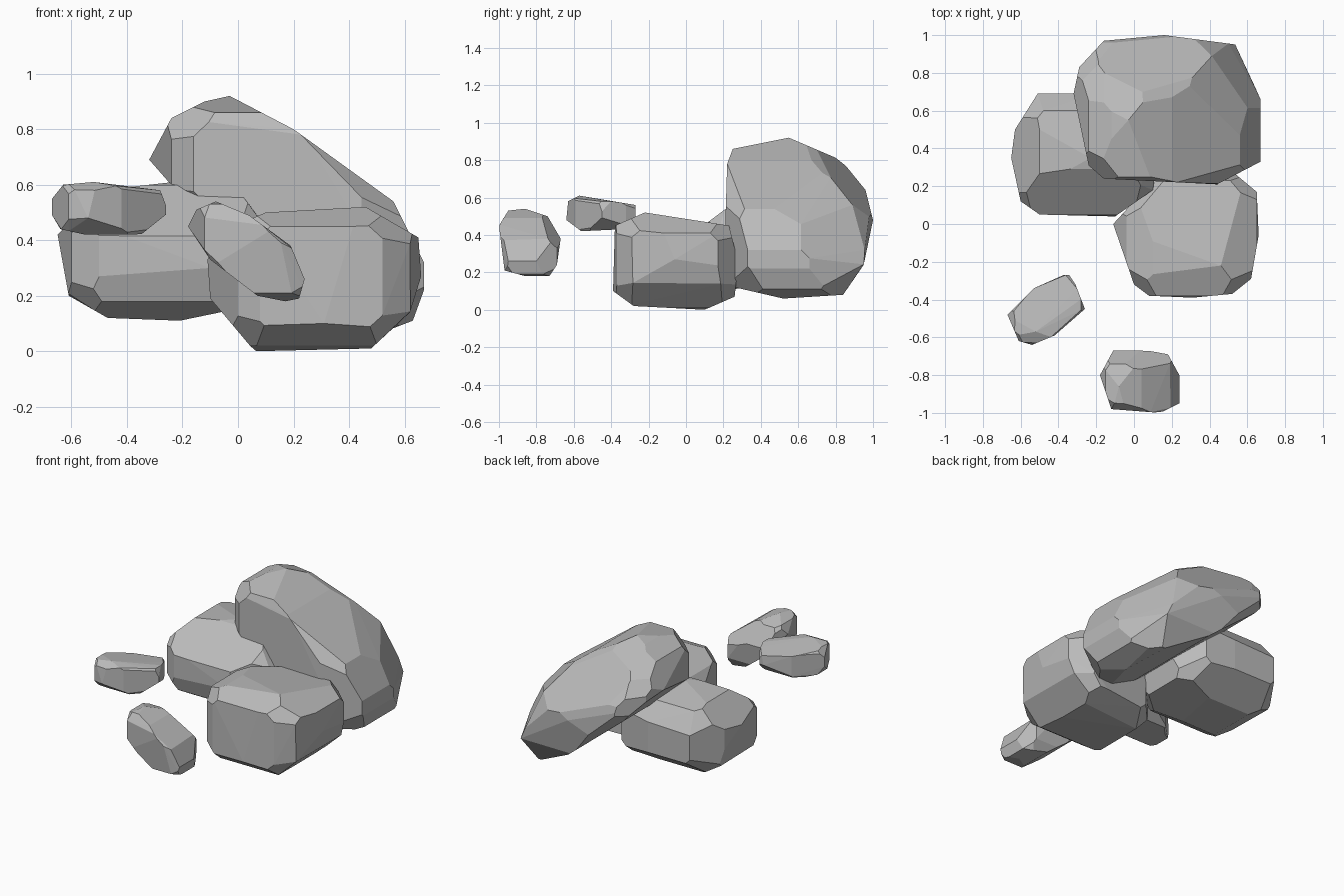
import bpy
import bmesh
from itertools import product
from mathutils import Vector


default_cube = bpy.data.objects.get("Cube")
if default_cube:
    bpy.data.objects.remove(default_cube, do_unlink=True)

stone = bpy.data.materials.new("stone_grey")
stone.use_nodes = True
stone_colour = (0.5, 0.5, 0.5, 1)
stone.diffuse_color = stone_colour
stone.node_tree.nodes["Principled BSDF"].inputs["Base Color"].default_value = stone_colour


def slice_off(bm, point, normal):
    """Remove everything beyond a plane and close the cut."""
    bmesh.ops.bisect_plane(
        bm, geom=bm.verts[:] + bm.edges[:] + bm.faces[:], dist=1e-5,
        plane_co=point, plane_no=normal, clear_outer=True)
    open_edges = [edge for edge in bm.edges if edge.is_boundary]
    if open_edges:
        bmesh.ops.holes_fill(bm, edges=open_edges, sides=0)


def carve_outline(bm, outline, across, up):
    """Trim the block to a convex outline drawn on two axes, in hundredths."""
    points = []
    for a, b in outline:
        point = Vector()
        point[across], point[up] = a / 100, b / 100
        points.append(point)
    middle = sum(points, Vector()) / len(points)
    for start, end in zip(points, points[1:] + points[:1]):
        edge = end - start
        normal = Vector()
        normal[across], normal[up] = edge[up], -edge[across]
        if normal.dot(start - middle) < 0:
            normal.negate()
        slice_off(bm, start, normal.normalized())


def reach(bm, normal):
    return max(normal.dot(v.co) for v in bm.verts)


def chip_corners(bm, keep):
    """Knock back the corners in all diagonal directions."""
    middle = sum((v.co for v in bm.verts), Vector()) / len(bm.verts)
    for signs in product((-1, 1), repeat=3):
        normal = Vector(signs).normalized()
        centre = normal.dot(middle)
        slice_off(bm, normal * (centre + (reach(bm, normal) - centre) * keep), normal)


def shave(bm, shavings):
    """Cut slanted facets, each a direction and a depth in hundredths."""
    cuts = []
    for direction, depth in shavings:
        normal = Vector(direction).normalized()
        cuts.append((normal * (reach(bm, normal) - depth / 100), normal))
    for point, normal in cuts:
        slice_off(bm, point, normal)


def make_rock(name, front, side, top, keep=0.91, shavings=()):
    bm = bmesh.new()
    bmesh.ops.create_cube(bm, size=4)
    carve_outline(bm, front, across=0, up=2)
    carve_outline(bm, side, across=1, up=2)
    carve_outline(bm, top, across=0, up=1)
    chip_corners(bm, keep)
    shave(bm, shavings)
    # Merge slivers and rebuild as crisp facets
    bmesh.ops.remove_doubles(bm, verts=bm.verts[:], dist=0.015)
    clean = bmesh.new()
    for vert in bm.verts:
        clean.verts.new(vert.co)
    bmesh.ops.convex_hull(clean, input=clean.verts[:])
    bmesh.ops.delete(clean, geom=[v for v in clean.verts if not v.link_faces],
                     context="VERTS")
    bmesh.ops.recalc_face_normals(clean, faces=clean.faces[:])
    mesh = bpy.data.meshes.new(name)
    clean.to_mesh(mesh)
    bm.free()
    clean.free()
    mesh.materials.append(stone)
    bpy.context.collection.objects.link(bpy.data.objects.new(name, mesh))


# Large leaning slab at the back
make_rock(
    "leaning_slab",
    front=[(-32, 69), (-24, 84), (-12, 90), (-3, 92), (20, 80), (56, 54),
           (67, 32), (67, 22), (63, 11), (50, 6), (20, 22), (-18, 53)],
    side=[(21, 45), (22, 78), (25, 86), (55, 92), (83, 80), (96, 64),
          (100, 48), (95, 24), (84, 8), (52, 6), (26, 12)],
    top=[(-32, 69), (-29, 83), (-16, 97), (16, 100), (54, 95), (67, 66),
         (67, 33), (44, 21), (-16, 24), (-24, 31)],
    shavings=[((8, 4, 4), 11), ((7, 2, 7), 8), ((2, 7, 7), 10),
              ((5, 8, 4), 8), ((4, 4, 9), 6), ((-4, 4, 9), 3)])

# Broad boulder at the front
make_rock(
    "front_boulder",
    front=[(-11, 33), (-10, 19), (6, 0), (48, 1), (62, 14), (66, 27),
           (65, 41), (46, 52), (10, 50), (-4, 44)],
    side=[(-39, 10), (-28, 2), (10, 0), (26, 7), (28, 25), (23, 45),
          (-22, 52), (-38, 45)],
    top=[(-11, 0), (10, 23), (53, 27), (65, 17), (66, -6), (62, -29),
         (52, -37), (31, -39), (8, -38), (0, -32)])

# Boulder on the right flank
make_rock(
    "side_boulder",
    front=[(-65, 42), (-61, 20), (-47, 12), (-21, 11), (8, 17), (14, 40),
           (0, 58), (-23, 61), (-50, 58)],
    side=[(4, 30), (5, 45), (20, 58), (35, 61), (60, 56), (69, 45),
          (69, 25), (50, 12), (20, 11), (8, 18)],
    top=[(-65, 35), (-63, 50), (-51, 69), (-31, 70), (0, 67), (14, 45),
         (10, 18), (-10, 4), (-50, 5), (-60, 12)],
    shavings=[((0, -6, 8), 4)])

# Two small loose stones
make_rock(
    "flat_stone",
    front=[(-67, 49), (-64, 44), (-55, 42), (-35, 42), (-25, 50),
           (-28, 58), (-52, 61), (-63, 60), (-67, 55)],
    side=[(-64, 48), (-56, 42), (-35, 43), (-27, 50), (-27, 56),
          (-57, 61), (-63, 58)],
    top=[(-67, -48), (-53, -34), (-35, -26), (-31, -32), (-26, -45),
         (-42, -59), (-54, -64), (-61, -62)], keep=0.95)
make_rock(
    "tilted_stone",
    front=[(-18, 45), (-15, 51), (-8, 54), (4, 49), (19, 38), (24, 26),
           (22, 19), (17, 18), (7, 20), (-10, 33)],
    side=[(-100, 45), (-95, 53), (-86, 54), (-74, 50), (-67, 38),
          (-69, 24), (-73, 18), (-86, 18), (-97, 21)],
    top=[(-18, -80), (-11, -67), (2, -66), (18, -69), (24, -80),
         (24, -95), (14, -100), (-12, -98)], keep=0.95,
    shavings=[((3, 7, 6), 4)])
